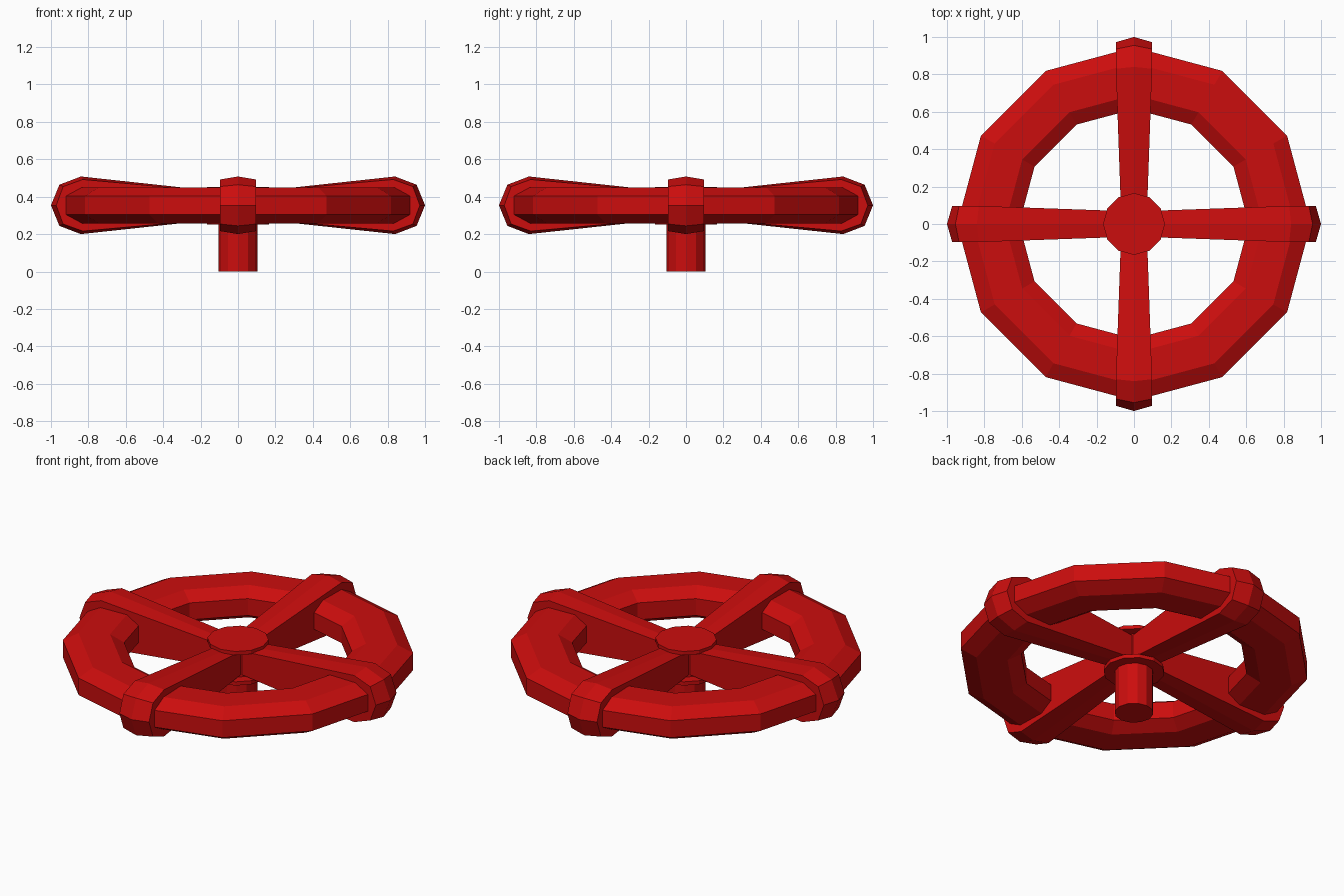
import bpy, bmesh, math

cube = bpy.data.objects.get("Cube")
if cube:
    bpy.data.objects.remove(cube)

red = bpy.data.materials.new("red_paint")
red.use_nodes = True
red.diffuse_color = (0.6, 0.004, 0.004, 1)
red.node_tree.nodes["Principled BSDF"].inputs["Base Color"].default_value = red.diffuse_color

MID = 0.354          # height of the wheel's centre plane
SIDES = 12


def finish(name, bm):
    bmesh.ops.recalc_face_normals(bm, faces=bm.faces)
    mesh = bpy.data.meshes.new(name)
    bm.to_mesh(mesh)
    bm.free()
    mesh.materials.append(red)
    obj = bpy.data.objects.new(name, mesh)
    bpy.context.collection.objects.link(obj)
    return obj


def cylinder(name, radius, bottom, top):
    bm = bmesh.new()
    bmesh.ops.create_cone(bm, cap_ends=True, segments=SIDES, radius1=radius,
                          radius2=radius, depth=top - bottom)
    bmesh.ops.translate(bm, verts=bm.verts, vec=(0, 0, (bottom + top) / 2))
    return finish(name, bm)


# Rim: flattened octagonal section swept round twelve corners
bm = bmesh.new()
half_section = [(0.945, 0.05), (0.86, 0.096), (0.69, 0.096), (0.614, 0.05)]
section = half_section + [(r, -z) for r, z in reversed(half_section)]
rings = []
for i in range(SIDES):
    a = math.tau * i / SIDES
    rings.append([bm.verts.new((r * math.cos(a), r * math.sin(a), MID + z))
                  for r, z in section])
for i in range(SIDES):
    here, there = rings[i - 1], rings[i]
    for j in range(len(section)):
        bm.faces.new((here[j - 1], here[j], there[j], there[j - 1]))
finish("rim", bm)

# Spokes: tapered blades with a shallow ridge, clasping the rim at the end
ridge = [(0.0, 0.063), (0.84, 0.154), (0.955, 0.11), (1.0, 0)]
edge = [(0.0, 0.063), (0.83, 0.138), (0.935, 0.1), (0.972, 0)]


def outline(upper):
    return upper + [(r, -z) for r, z in reversed(upper[:-1])]


def spoke(name, angle):
    bm = bmesh.new()
    columns = []
    for side, profile in ((-1, edge), (0, ridge), (1, edge)):
        columns.append([bm.verts.new((r, side * (0.067 + 0.03 * min(r / 0.84, 1)), MID + z))
                        for r, z in outline(profile)])
    for a, b in zip(columns, columns[1:]):
        for j in range(len(a)):
            bm.faces.new((a[j - 1], a[j], b[j], b[j - 1]))
    bm.faces.new(columns[0])
    bm.faces.new(columns[-1])
    finish(name, bm).rotation_euler.z = angle


for i, side in enumerate(("left", "back", "right", "front")):
    spoke(side + "_spoke", i * math.pi / 2)

# Hub: post with a cap above and a collar below the spokes
cylinder("post", 0.105, 0, 0.44)
cylinder("hub_cap", 0.165, 0.43, 0.452)
cylinder("hub_collar", 0.165, 0.25, 0.272)
